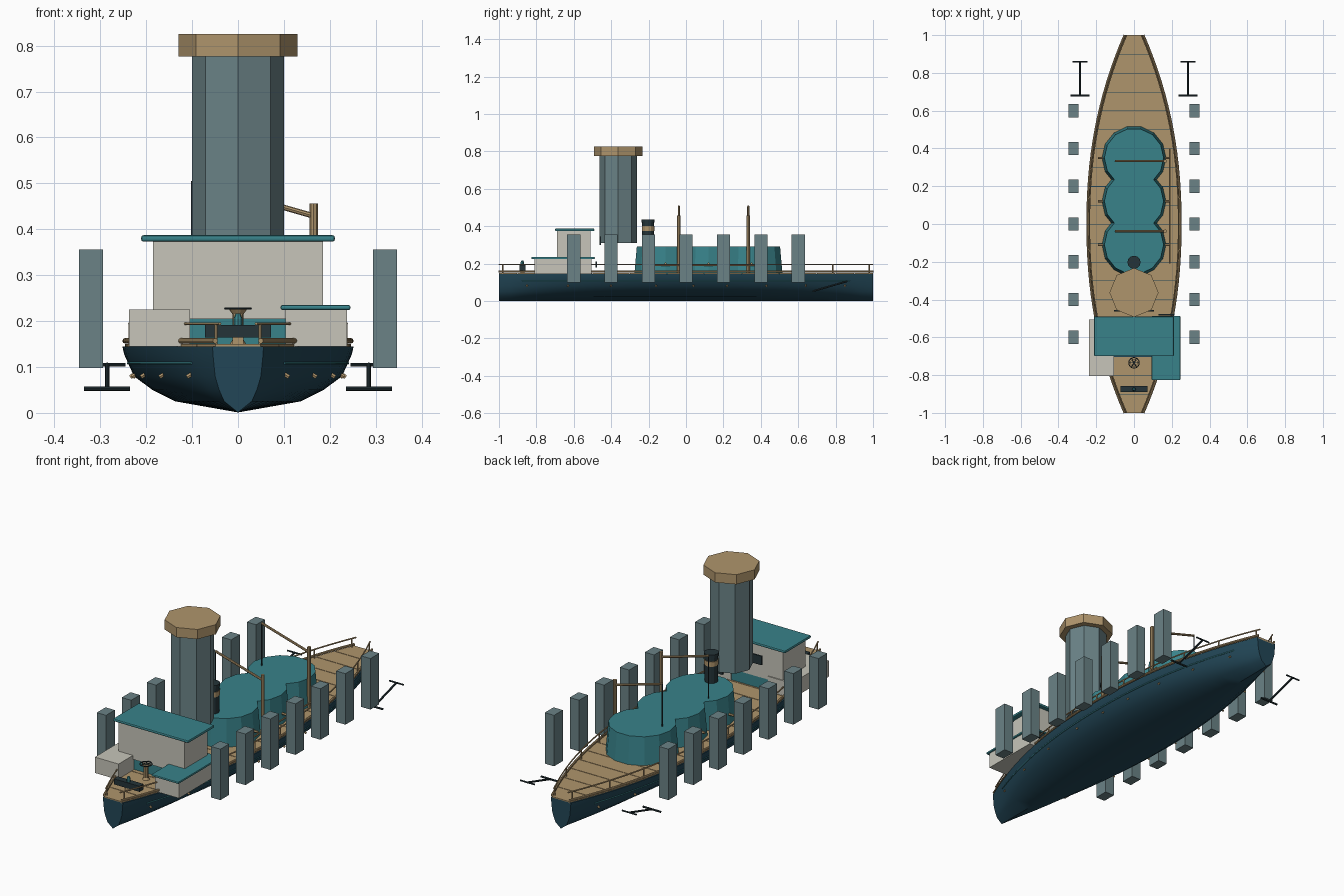
import bpy, bmesh, math
from mathutils import Vector

if "Cube" in bpy.data.objects:
    bpy.data.objects.remove(bpy.data.objects["Cube"])


def mat(name, r, g, b):
    m = bpy.data.materials.new(name)
    m.diffuse_color = (r, g, b, 1)
    m.use_nodes = True
    m.node_tree.nodes["Principled BSDF"].inputs["Base Color"].default_value = m.diffuse_color
    return m


NAVY = mat("navy hull", 0.016, 0.062, 0.095)
TEAL = mat("teal", 0.04, 0.225, 0.255)
TAN = mat("tan wood", 0.43, 0.3, 0.15)
PALE = mat("pale wall", 0.57, 0.56, 0.49)
SLATE = mat("slate", 0.145, 0.225, 0.24)
DARK = mat("dark metal", 0.018, 0.034, 0.04)


def make(name, verts, faces, material, smooth=False):
    me = bpy.data.meshes.new(name)
    me.from_pydata(verts, [], faces)
    bm = bmesh.new()
    bm.from_mesh(me)
    bmesh.ops.recalc_face_normals(bm, faces=bm.faces)
    bm.to_mesh(me)
    bm.free()
    me.materials.append(material)
    if smooth:
        for p in me.polygons:
            p.use_smooth = True
        me.set_sharp_from_angle(angle=math.radians(35))
    ob = bpy.data.objects.new(name, me)
    bpy.context.collection.objects.link(ob)
    return ob


def box(name, x0, x1, y0, y1, z0, z1, material, bevel=0):
    v = [(x, y, z) for x in (x0, x1) for y in (y0, y1) for z in (z0, z1)]
    f = [(0, 1, 3, 2), (4, 6, 7, 5), (0, 4, 5, 1), (2, 3, 7, 6), (0, 2, 6, 4), (1, 5, 7, 3)]
    ob = make(name, v, f, material)
    if bevel:
        mod = ob.modifiers.new("bevel", "BEVEL")
        mod.width, mod.segments = bevel, 2
    return ob


def loft(name, rings, material, smooth=False):
    """Skin closed rings of equal length and cap both ends."""
    n = len(rings[0])
    v = [p for r in rings for p in r]
    f = [(i * n + j, i * n + (j + 1) % n, (i + 1) * n + (j + 1) % n, (i + 1) * n + j)
         for i in range(len(rings) - 1) for j in range(n)]
    f += [tuple(range(n)), tuple(range(len(v) - n, len(v)))]
    return make(name, v, f, material, smooth)


def turned(name, x, y, profile, sides, material, phase=0.0, smooth=False):
    """Upright turned part from (radius, z) pairs."""
    rings = [[(x + r * math.cos(phase + math.tau * k / sides),
               y + r * math.sin(phase + math.tau * k / sides), z) for k in range(sides)]
             for r, z in profile]
    return loft(name, rings, material, smooth)


def rod(name, path, radius, material, sides=8):
    """Round bar along a path of points."""
    pts = [Vector(p) for p in path]
    rings = []
    for i, p in enumerate(pts):
        d = (pts[min(i + 1, len(pts) - 1)] - pts[max(i - 1, 0)]).normalized()
        a = d.cross(Vector((0, 0, 1)) if abs(d.z) < 0.9 else Vector((1, 0, 0))).normalized()
        b = d.cross(a)
        rings.append([p + radius * (a * math.cos(math.tau * k / sides) + b * math.sin(math.tau * k / sides))
                      for k in range(sides)])
    return loft(name, rings, material, True)


def half(y):
    """Half width of the deck at y."""
    return 0.252 * (1 - 0.78 * abs(y) ** 2.2)


YS = [-1 + i / 16 for i in range(33)]

# Hull
section = [(1, 0.145), (0.985, 0.128), (0.9, 0.08), (0.74, 0.05), (0.54, 0.025), (0, 0.001)]
outline = section + [(-s, z) for s, z in reversed(section[:-1])]
loft("hull", [[(half(y) * s, y, z) for s, z in outline] for y in YS], NAVY, True)

# Deck planks laid across the hull
for i in range(20):
    a, b = -1 + i * 0.1, -0.9 + i * 0.1 - (0.003 if i < 19 else 0)
    rings = []
    for y in (a, (a + b) / 2, b):
        w = half(y) - 0.006
        rings.append([(-w, y, 0.14), (w, y, 0.14), (w, y, 0.15), (-w, y, 0.15)])
    loft("deck_plank", rings, TAN)

for s in (-1, 1):
    # Rails, posts and hull trim
    rod("toe_rail", [(s * (half(y) - 0.006), y, 0.157) for y in YS], 0.006, TAN)
    rod("top_rail", [(s * (half(y) - 0.016), y, 0.194) for y in YS], 0.0035, TAN, 6)
    for i in range(11):
        y = -0.98 + i * 0.196
        x = s * (half(y) - 0.016)
        rod("rail_post", [(x, y, 0.145), (x, y, 0.194)], 0.0035, TAN, 6)
    rod("hull_strip", [(s * half(y) * 0.95, y, 0.108) for y in YS if abs(y) < 0.9], 0.003, TEAL, 6)
    for y in (-0.85, -0.63, -0.4, -0.16, 0.04, 0.22, 0.43, 0.64, 0.85):
        x = half(y) * 0.9
        rod("hull_cleat", [(s * (x - 0.01), y, 0.09), (s * (x + 0.008), y, 0.078)], 0.005, TAN, 6)
    # Floating side pillars
    for i in range(7):
        y = -0.6 + 0.2 * i
        box("side_pillar", s * 0.32 - 0.026, s * 0.32 + 0.026, y - 0.035, y + 0.035, 0.098, 0.356, SLATE)
    # Anchors
    x = s * 0.285
    rod("anchor_shank", [(x, 0.68, 0.053), (x, 0.86, 0.105)], 0.005, DARK)
    rod("anchor_arms", [(x - 0.05, 0.68, 0.053), (x + 0.05, 0.68, 0.053)], 0.005, DARK)
    rod("anchor_stock", [(x - 0.04, 0.86, 0.105), (x + 0.04, 0.86, 0.105)], 0.004, DARK)

# Three-lobed deck house
for y in (-0.11, 0.12, 0.35):
    turned("deck_house_lobe", 0, y, [(0.17, 0.145), (0.157, 0.29)], 14, TEAL)
    for s in (-1, 1):
        rod("house_peg", [(s * 0.14, y, 0.2), (s * 0.19, y, 0.2)], 0.006, TAN, 6)
rod("side_bar", [(0.19, -0.21, 0.19), (0.19, 0.4, 0.19)], 0.004, TAN, 6)

# Cranes
for y in (-0.038, 0.333):
    rod("crane_post", [(0.165, y, 0.145), (0.165, y, 0.456)], 0.009, TAN)
    rod("crane_boom", [(0.168, y, 0.428), (-0.1, y, 0.505)], 0.006, TAN)
    rod("crane_cable", [(-0.1, y, 0.505), (-0.1, y, 0.285)], 0.0025, DARK, 6)

# Small stack and its band
turned("small_stack", 0, -0.203, [(0.031, 0.145), (0.031, 0.435)], 12, DARK)
turned("stack_band", 0, -0.203, [(0.0335, 0.375), (0.0335, 0.4)], 12, TAN)
turned("stack_lip", 0, -0.203, [(0.035, 0.42), (0.035, 0.435)], 12, DARK)

# Great funnel with cap
turned("funnel", 0, -0.363, [(0.1, 0.31), (0.1, 0.776)], 8, SLATE)
turned("funnel_cap", 0, -0.363, [(0.13, 0.776), (0.13, 0.825)], 8, TAN)

# Cabins and roofs
box("main_cabin", -0.185, 0.185, -0.69, -0.51, 0.205, 0.374, PALE)
box("main_roof", -0.211, 0.211, -0.7, -0.49, 0.373, 0.387, TEAL, 0.005)
box("cabin_base", -0.105, 0.105, -0.68, -0.51, 0.145, 0.206, TEAL)
box("left_cabin", -0.238, -0.105, -0.805, -0.505, 0.145, 0.225, PALE)
box("right_cabin", 0.103, 0.237, -0.81, -0.505, 0.145, 0.225, PALE)
box("right_roof", 0.093, 0.245, -0.826, -0.487, 0.224, 0.235, TEAL, 0.004)
for x in (-0.08, 0.08):
    box("cabin_window", x - 0.025, x + 0.025, -0.462, -0.454, 0.3, 0.345, DARK)
box("side_cabin_window", 0.13, 0.215, -0.484, -0.476, 0.18, 0.212, DARK)

# Steering stand and wheel
turned("wheel_stand", 0, -0.735, [(0.02, 0.145), (0.012, 0.16), (0.012, 0.215), (0.02, 0.226)], 10, TAN)
ring = [(0.028 * math.cos(math.tau * k / 16), -0.735 + 0.028 * math.sin(math.tau * k / 16), 0.227)
        for k in range(17)]
rod("wheel_rim", ring, 0.0025, DARK, 6)
for k in range(3):
    c, d = 0.028 * math.cos(math.pi * k / 3), 0.028 * math.sin(math.pi * k / 3)
    rod("wheel_spoke", [(-c, -0.735 - d, 0.227), (c, -0.735 + d, 0.227)], 0.002, DARK, 6)

# Stern winch box with teal knob
box("winch_box", -0.072, 0.072, -0.89, -0.858, 0.164, 0.192, DARK)
box("winch_foot", -0.012, 0.012, -0.885, -0.863, 0.145, 0.165, TAN)
turned("winch_knob", 0, -0.875, [(0.01, 0.19), (0.01, 0.205), (0.005, 0.217)], 8, TEAL)
